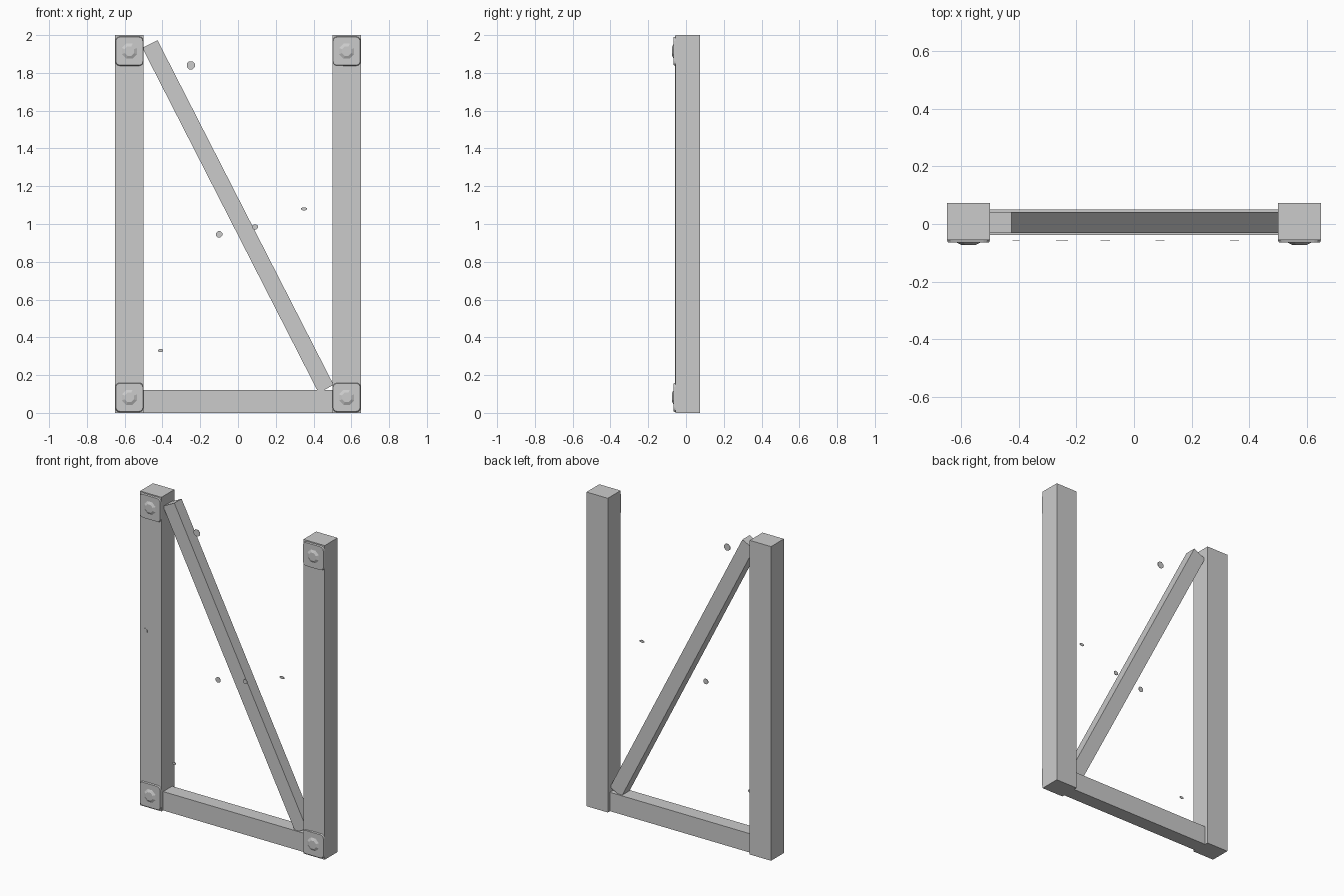
import bpy, bmesh, math
from mathutils import Matrix, Vector

cube = bpy.data.objects.get("Cube")
if cube:
    bpy.data.objects.remove(cube, do_unlink=True)

grey = bpy.data.materials.new("plain grey")
grey.use_nodes = True
tone = (0.6, 0.6, 0.6, 1)
grey.diffuse_color = tone
grey.node_tree.nodes["Principled BSDF"].inputs["Base Color"].default_value = tone

FRONT = -0.056   # front face of the posts
BACK = 0.073


def finish(name, bm):
    bmesh.ops.recalc_face_normals(bm, faces=bm.faces)
    mesh = bpy.data.meshes.new(name)
    bm.to_mesh(mesh)
    bm.free()
    mesh.materials.append(grey)
    obj = bpy.data.objects.new(name, mesh)
    bpy.context.collection.objects.link(obj)
    return obj


def box(name, center, size, angle=0):
    bm = bmesh.new()
    bmesh.ops.create_cube(bm, size=1)
    bm.transform(Matrix.Translation(center) @ Matrix.Rotation(angle, 4, 'Y')
                 @ Matrix.Diagonal((*size, 1)))
    return finish(name, bm)


def slab(name, outline, y_back, y_front, taper=1.0):
    """Extrude an x-z outline forward, shrinking the front about its middle."""
    bm = bmesh.new()
    mid = sum((Vector(p) for p in outline), Vector((0, 0))) / len(outline)
    back = [bm.verts.new((x, y_back, z)) for x, z in outline]
    front = []
    for p in outline:
        q = mid + (Vector(p) - mid) * taper
        front.append(bm.verts.new((q.x, y_front, q.y)))
    bm.faces.new(back)
    bm.faces.new(front)
    n = len(outline)
    for i in range(n):
        j = (i + 1) % n
        bm.faces.new((back[i], back[j], front[j], front[i]))
    return finish(name, bm)


def ellipse(x, z, rx, rz, n=8):
    return [(x + rx * math.cos(math.tau * (i + 0.5) / n),
             z + rz * math.sin(math.tau * (i + 0.5) / n)) for i in range(n)]


def rounded(x, z, hx, hz, r, steps=3):
    points = []
    for k, (sx, sz) in enumerate(((1, 1), (-1, 1), (-1, -1), (1, -1))):
        for s in range(steps + 1):
            a = math.pi / 2 * (k + s / steps)
            points.append((x + sx * (hx - r) + r * math.cos(a),
                           z + sz * (hz - r) + r * math.sin(a)))
    return points


# Timber frame
mid_y, depth = (FRONT + BACK) / 2, BACK - FRONT
for side, sx in (("right", -1), ("left", 1)):
    box(side + "_post", (sx * 0.575, mid_y, 1), (0.15, depth, 2))
box("bottom_beam", (0, 0.006, 0.06), (1, 0.09, 0.12))
box("diagonal_brace", (0, 0.005, 1.04), (0.09, 0.073, 2.05), -math.atan(0.511))

# Thin strip on the inner front edge of the left post
box("left_post_strip", (0.529, FRONT - 0.001, 1), (0.056, 0.003, 1.96))

# Bulging corner plates with a raised stud
for side, sx in (("right", -1), ("left", 1)):
    for level, z in (("lower", 0.082), ("upper", 1.915)):
        name = side + "_" + level
        x = sx * 0.575
        slab(name + "_plate", rounded(x, z, 0.075, 0.078, 0.022),
             FRONT + 0.002, FRONT - 0.009, 0.95)
        slab(name + "_stud", ellipse(x, z, 0.045, 0.045),
             FRONT - 0.008, FRONT - 0.017, 0.6)

# Scattered flat chips level with the front face
chips = ((-0.25, 1.84, 0.023, 0.023), (-0.10, 0.945, 0.018, 0.018),
         (0.09, 0.985, 0.017, 0.014), (0.35, 1.08, 0.017, 0.009),
         (-0.41, 0.33, 0.014, 0.009), (-0.615, 1.12, 0.017, 0.017))
for i, (x, z, rx, rz) in enumerate(chips, 1):
    slab(f"flat_chip_{i}", ellipse(x, z, rx, rz), FRONT, FRONT - 0.002)
